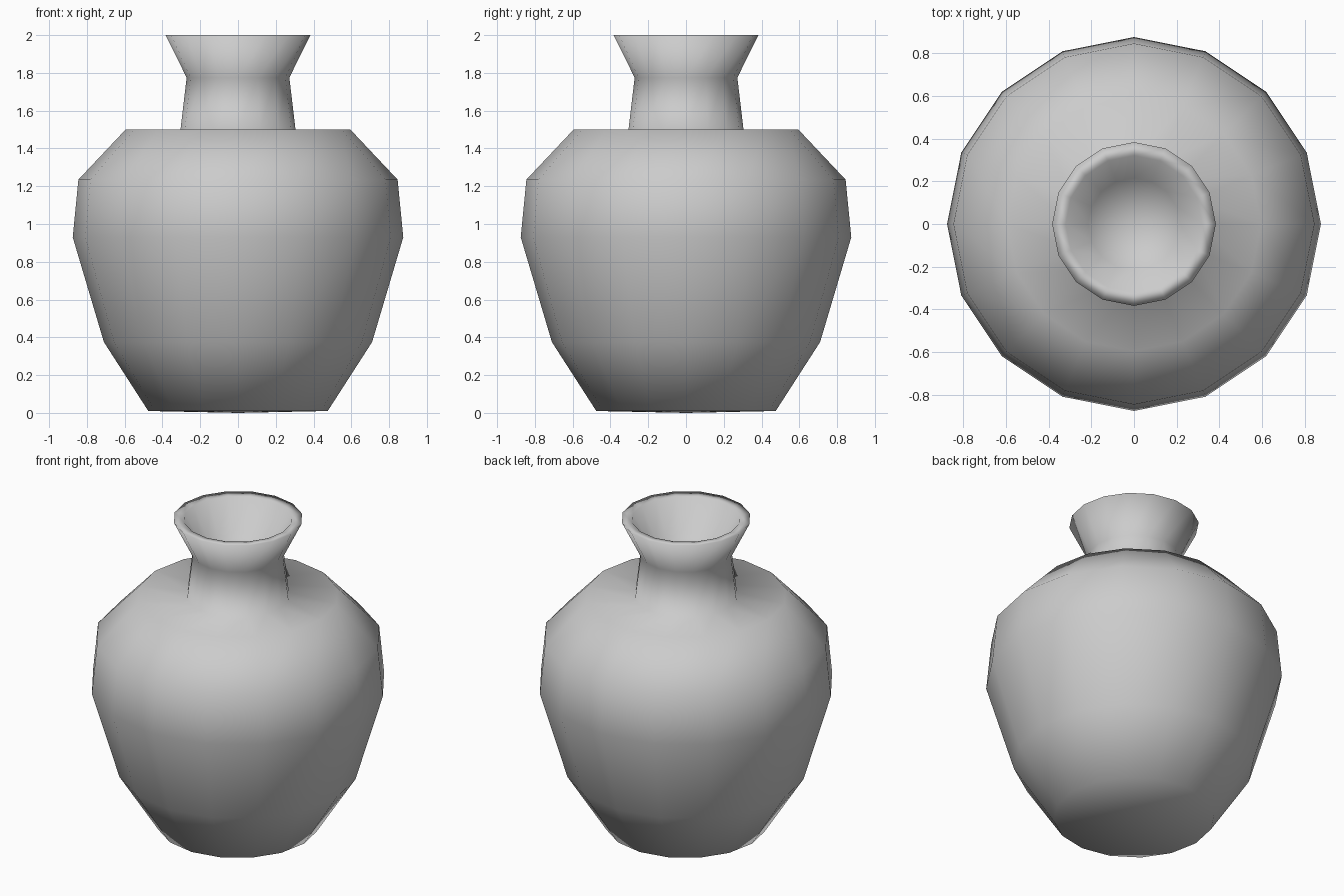
import bpy, bmesh, math

if "Cube" in bpy.data.objects:
    bpy.data.objects.remove(bpy.data.objects["Cube"])

SIDES = 16

# Lathe profile (radius, height), from base centre up, over the lip and into the mouth
PROFILE = [
    (0.0, 0.0), (0.475, 0.01), (0.71, 0.375), (0.875, 0.93), (0.845, 1.235),
    (0.595, 1.5), (0.305, 1.495), (0.272, 1.775), (0.383, 2.0),
    (0.32, 1.995), (0.215, 1.80), (0.0, 1.74),
]

clay = bpy.data.materials.new("grey clay")
clay.diffuse_color = (0.6, 0.6, 0.6, 1)
clay.use_nodes = True
clay.node_tree.nodes["Principled BSDF"].inputs["Base Color"].default_value = clay.diffuse_color


def lathe(name, profile, sides, material):
    bm = bmesh.new()
    rings = []
    for r, z in profile:
        count = sides if r > 0 else 1
        rings.append([bm.verts.new((r * math.cos(math.tau * i / sides),
                                    r * math.sin(math.tau * i / sides), z))
                      for i in range(count)])
    for low, high in zip(rings, rings[1:]):
        for i in range(sides):
            j = (i + 1) % sides
            corners = [low[i % len(low)], low[j % len(low)],
                       high[j % len(high)], high[i % len(high)]]
            bm.faces.new(list(dict.fromkeys(corners)))
    bmesh.ops.recalc_face_normals(bm, faces=bm.faces)
    for f in bm.faces:
        f.smooth = True
    mesh = bpy.data.meshes.new(name)
    bm.to_mesh(mesh)
    bm.free()
    mesh.materials.append(material)
    obj = bpy.data.objects.new(name, mesh)
    bpy.context.collection.objects.link(obj)
    return obj


# Vase: one smooth turned body with shoulder, neck, flared lip and mouth
lathe("vase", PROFILE, SIDES, clay)
